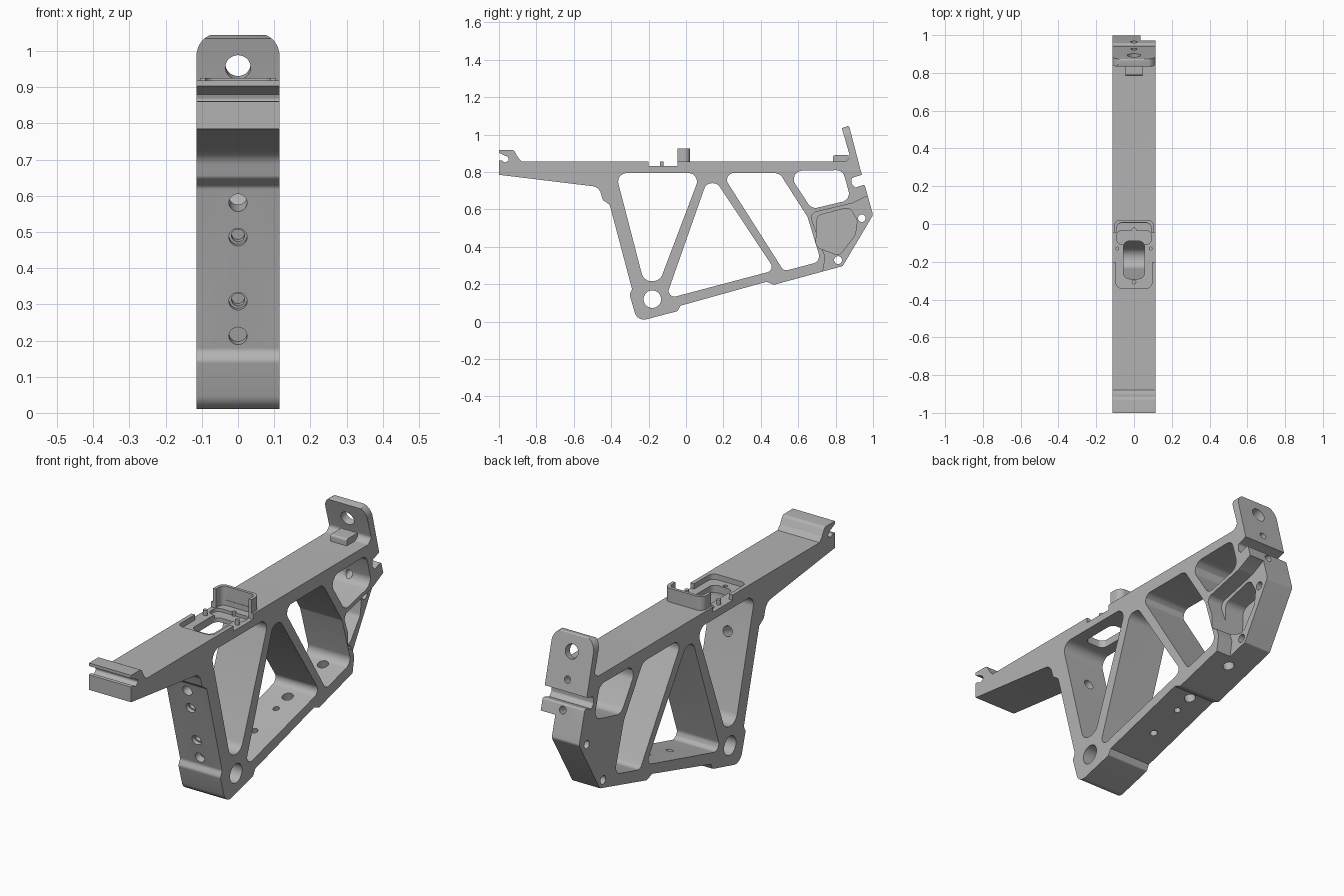
import bpy, bmesh, math
from mathutils import Vector

old = bpy.data.objects.get("Cube")
if old:
    bpy.data.objects.remove(old)

metal = bpy.data.materials.new("grey metal")
metal.use_nodes = True
GREY = (0.45, 0.45, 0.45, 1)
metal.diffuse_color = GREY
metal.node_tree.nodes["Principled BSDF"].inputs["Base Color"].default_value = GREY
W = 0.115   # half width of the frame


def make(name, bm):
    bmesh.ops.recalc_face_normals(bm, faces=bm.faces)
    mesh = bpy.data.meshes.new(name)
    bm.to_mesh(mesh)
    bm.free()
    mesh.materials.append(metal)
    ob = bpy.data.objects.new(name, mesh)
    bpy.context.collection.objects.link(ob)
    return ob


def rounded(pts, radius=0.0, steps=6):
    """Fillet the corners of a polygon; a third value overrides the radius."""
    out = []
    for i, c in enumerate(pts):
        r = c[2] if len(c) > 2 else radius
        p = Vector(c[:2])
        a = Vector(pts[i - 1][:2]) - p
        b = Vector(pts[(i + 1) % len(pts)][:2]) - p
        if r == 0:
            out.append(p)
            continue
        half = a.angle(b) / 2
        t = min(r / math.tan(half), 0.48 * a.length, 0.48 * b.length)
        r = t * math.tan(half)
        a.normalize()
        b.normalize()
        mid = p + (a + b).normalized() * (r / math.sin(half))
        v1, v2 = p + a * t - mid, p + b * t - mid
        for k in range(steps + 1):
            out.append(mid + v1.lerp(v2, k / steps).normalized() * r)
    return out


def prism(name, pts, axis, lo, hi):
    """Extrude a 2D polygon along an axis."""
    place = {"x": lambda u, v, w: (w, u, v),
             "y": lambda u, v, w: (u, w, v),
             "z": lambda u, v, w: (u, v, w)}[axis]
    bm = bmesh.new()
    ends = [[bm.verts.new(place(p[0], p[1], w)) for p in pts] for w in (lo, hi)]
    for ring in ends:
        bm.faces.new(ring)
    n = len(pts)
    for i in range(n):
        j = (i + 1) % n
        bm.faces.new((ends[0][i], ends[0][j], ends[1][j], ends[1][i]))
    return make(name, bm)


def rod(name, centre, direction, radius, length):
    bm = bmesh.new()
    turn = Vector(direction).to_track_quat("Z", "Y").to_matrix().to_4x4()
    turn.translation = centre
    bmesh.ops.create_cone(bm, cap_ends=True, segments=32, radius1=radius,
                          radius2=radius, depth=length, matrix=turn)
    return make(name, bm)


def rect(x0, x1, y0, y1, r=0.0):
    return rounded([(x0, y0), (x1, y0), (x1, y1), (x0, y1)], r)


# Side profile of the frame: hook, front strut, nose, lower bar, tail, rear tab
outline = [
    (-1, .86), (-.985, .862), (-.968, .85, .01), (-.945, .862, .01), (-.952, .88),
    (-1, .903), (-1, .918), (-.92, .918, .02), (-.9, .88, .01), (-.88, .857),
    (.855, .857, .02), (.878, .88, .02), (.833, 1.035), (.872, 1.047, .008),
    (.94, .785), (.886, .768, .012), (.886, .735, .012), (.905, .716), (.955, .733, .01),
    (1, .57, .02), (.838, .297, .01), (.47, .197, .02), (.43, .213), (-.03, .085),
    (-.045, .056, .01), (-.26, 0, .05), (-.302, .145, .02), (-.288, .172, .02),
    (-.408, .625, .02), (-.445, .65, .02), (-.465, .72, .07), (-1, .785)]
frame = prism("frame", rounded(outline), "x", -W, W)


def cut(tool):
    tool.hide_render = True
    mod = frame.modifiers.new("cut", "BOOLEAN")
    mod.operation, mod.solver, mod.object = "DIFFERENCE", "EXACT", tool
    bpy.context.view_layer.objects.active = frame
    bpy.ops.object.modifier_apply(modifier=mod.name)
    bpy.data.objects.remove(tool)


# Truss windows through the sides
windows = [
    [(-.376, .794), (.079, .794), (-.14, .216, .055), (-.226, .216, .055)],
    [(.108, .74), (.168, .74), (.476, .275, .03), (-.11, .12, .03)],
    [(.19, .794, .035), (.5, .794, .05), (.65, .56, .04), (.722, .322, .04), (.523, .27, .03)],
    [(.538, .806), (.838, .81), (.882, .652), (.672, .602)]]
for w in windows:
    cut(prism("window_cutter", rounded(w, .045), "x", -1, 1))

# Tail side: stepped-in face with a deeper pocket
cut(prism("tail_step_cutter", rounded([
    (.66, .578, .03), (.745, .345, .03), (.72, .2), (1.1, .2), (1.1, .7),
    (.97, .672), (.89, .633, .02)]), "x", .035, 1))
cut(prism("tail_pocket_cutter", rounded([
    (.7, .566), (.875, .612), (.915, .54), (.905, .465), (.82, .352), (.695, .40)],
    .035), "x", -.07, 1))

# Cross pin holes
for y, z, r in [(-.18, .12, .047), (.94, .553, .02), (.813, .329, .021)]:
    cut(rod("pin_cutter", (0, y, z), (1, 0, 0), r, 1))

# Holes in the front strut, square to its face
square = Vector((0, .966, .258))
for z, r, depth in [(.58, .025, .2), (.485, .025, .04), (.485, .018, .09),
                    (.308, .025, .04), (.308, .018, .09), (.212, .025, .07)]:
    face = Vector((0, -.413 + (.634 - z) * .265, z))
    cut(rod("strut_hole_cutter", face, square, r, depth))

# Holes in the lower bar
for y, r in [(.14, .017), (.31, .015), (.4, .026), (.67, .026)]:
    cut(rod("bar_hole_cutter", (0, y, .1 + y * .275), (0, -.27, .96), r, .2))

# Rear tab: rounded top corners, large eye, small screw holes
for s in (-1, 1):
    pts = [(s * W, .985)]
    for k in range(1, 9):
        a = k / 8 * math.pi / 2
        pts.append((s * (.06 + .055 * math.cos(a)), .985 + .062 * math.sin(a)))
    pts += [(s * .06, 1.2), (s * .2, 1.2), (s * .2, .985)]
    cut(prism("corner_cutter", pts, "y", .7, 1.1))
along = (0, .966, .258)
cut(rod("eye_cutter", (0, .875, .96), along, .035, .3))
cut(rod("tab_screw_cutter", (0, .925, .838), along, .017, .12))
cut(rod("hook_screw_cutter", (0, .92, .69), along, .018, .3))

# Top recess: tray, open sides, shallow pad and through slot
cut(prism("tray_cutter", rect(-.095, .095, -.34, .005, .03), "z", .831, 1))
cut(prism("side_opening_cutter", rect(-.2, .2, -.2, -.045), "z", .831, 1))
cut(prism("pad_cutter", rect(-.093, .093, -.108, -.035, .03), "z", .815, 1))
cut(prism("slot_cutter", rect(-.055, .055, -.29, -.09, .03), "z", .75, 1))
for y in (-.03, -.307):
    cut(rod("tray_hole_cutter", (0, y, .83), (0, 0, 1), .01, .04))

# Curved guard wall, locating pegs and stop block
outer = rounded([(-.105, -.045), (-.105, .022, .045), (.105, .022, .045), (.105, -.045)])
inner = rounded([(.09, -.045), (.09, .007, .032), (-.09, .007, .032), (-.09, -.045)])
parts = [frame, prism("guard_wall", outer + inner, "z", .822, .925),
         prism("stop_block", rounded([(.787, .85), (.787, .89, .01), (.87, .89), (.87, .85)]),
               "x", -.045, .045)]
for side, s in (("left", 1), ("right", -1)):
    parts.append(rod(side + "_peg", (s * .088, -.13, .84), (0, 0, 1), .01, .034))

for ob in bpy.context.selected_objects:
    ob.select_set(False)
for ob in parts:
    ob.select_set(True)
bpy.context.view_layer.objects.active = frame
bpy.ops.object.shade_smooth_by_angle(angle=math.radians(30))
